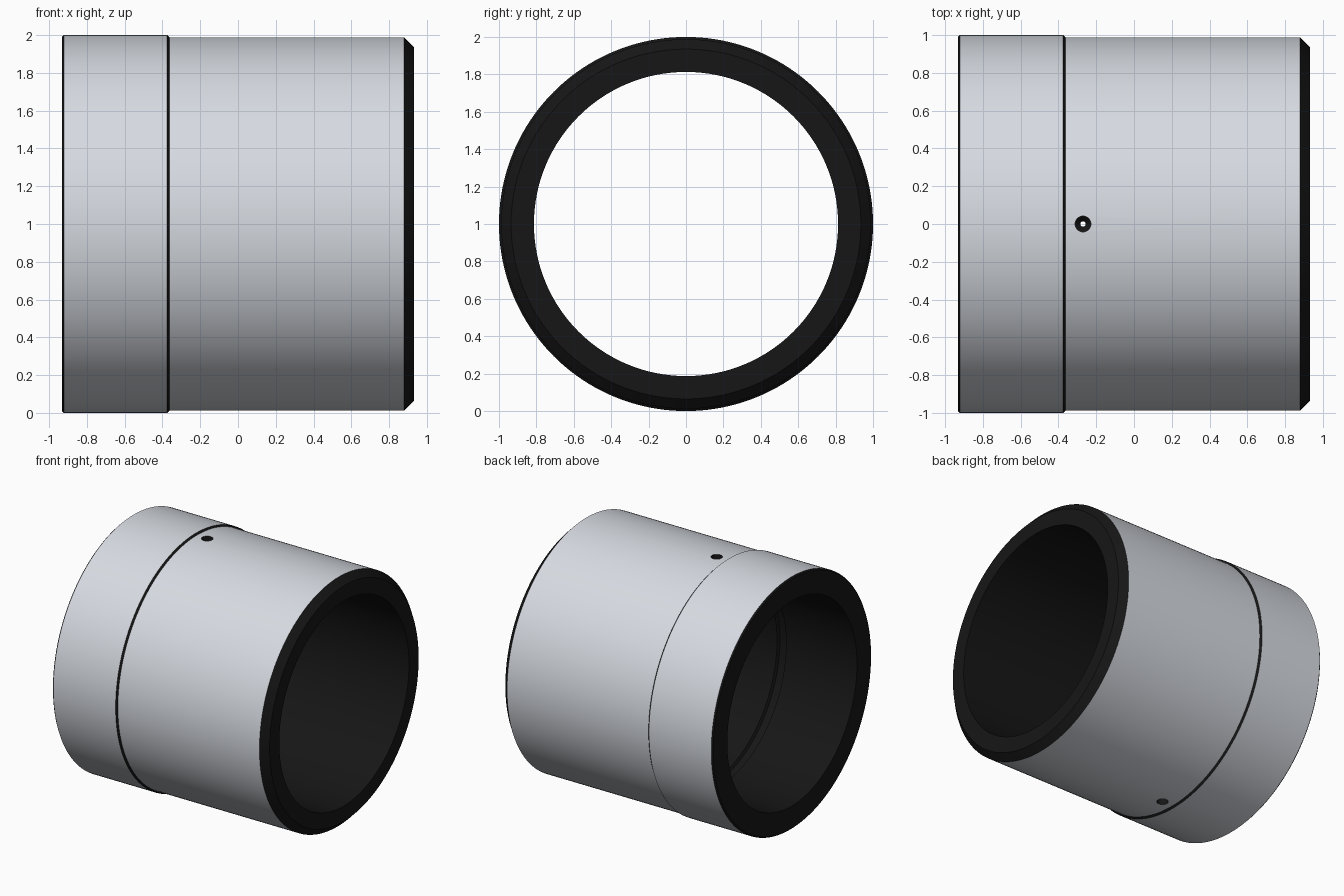
import bpy, bmesh
from math import pi, sin, cos
from mathutils import Vector

if "Cube" in bpy.data.objects:
    bpy.data.objects.remove(bpy.data.objects["Cube"])


def material(name, color):
    mat = bpy.data.materials.new(name)
    mat.diffuse_color = (*color, 1)
    mat.use_nodes = True
    mat.node_tree.nodes["Principled BSDF"].inputs["Base Color"].default_value = mat.diffuse_color
    return mat


def lathe(name, profile, segments, axis, closed):
    """Revolve (position along axis, radius) points around the x or z axis."""
    bm = bmesh.new()
    rings = []
    for s in range(segments):
        a = 2 * pi * s / segments
        ring = []
        for t, r in profile:
            co = (t, r * sin(a), r * cos(a)) if axis == 'x' else (r * cos(a), r * sin(a), t)
            ring.append(bm.verts.new(co))
        rings.append(ring)
    n = len(profile)
    for s in range(segments):
        p, q = rings[s], rings[(s + 1) % segments]
        for i in range(n if closed else n - 1):
            j = (i + 1) % n
            bm.faces.new((p[i], q[i], q[j], p[j]))
    if not closed:
        bm.faces.new([r[0] for r in rings])
        bm.faces.new([r[-1] for r in rings])
    bmesh.ops.recalc_face_normals(bm, faces=bm.faces)
    mesh = bpy.data.meshes.new(name)
    bm.to_mesh(mesh)
    bm.free()
    obj = bpy.data.objects.new(name, mesh)
    obj.location.z = 1
    bpy.context.collection.objects.link(obj)
    return obj


# Collared sleeve with chamfered tip and an oil groove in the bore
hole_x = -0.27
bore, groove = 0.813, 0.835
bushing = lathe("bushing", [
    (-0.932, bore), (-0.932, 0.99), (-0.922, 1.0),
    (-0.375, 1.0), (-0.363, 0.988),
    (0.88, 0.988), (0.932, 0.935), (0.932, bore),
    (hole_x + 0.04, bore), (hole_x + 0.03, groove),
    (hole_x - 0.03, groove), (hole_x - 0.04, bore),
], 160, 'x', True)

# Oil holes at top and bottom: wide mouth, narrow passage into the groove
cutter = lathe("oil_hole_cutter", [
    (-1.1, 0.042), (-0.93, 0.042), (-0.90, 0.014),
    (0.90, 0.014), (0.93, 0.042), (1.1, 0.042),
], 32, 'z', False)
cutter.location.x = hole_x
cutter.hide_render = True
cutter.hide_set(True)

holes = bushing.modifiers.new("oil_holes", 'BOOLEAN')
holes.operation = 'DIFFERENCE'
holes.solver = 'EXACT'
holes.object = cutter

bpy.context.view_layer.objects.active = bushing
bushing.select_set(True)
bpy.ops.object.modifier_apply(modifier=holes.name)
bpy.data.objects.remove(cutter)

# Bright ground steel on the outer cylinders, black everywhere else
bushing.data.materials.clear()
bushing.data.materials.append(material("ground_steel", (0.68, 0.71, 0.76)))
bushing.data.materials.append(material("black_finish", (0.008, 0.008, 0.008)))
for face in bushing.data.polygons:
    radial = Vector((0, face.center.y, face.center.z))
    outer = radial.length > 0.97 and face.normal.dot(radial.normalized()) > 0.98
    face.material_index = 0 if outer else 1

bpy.ops.object.shade_smooth_by_angle(angle=pi / 9)
